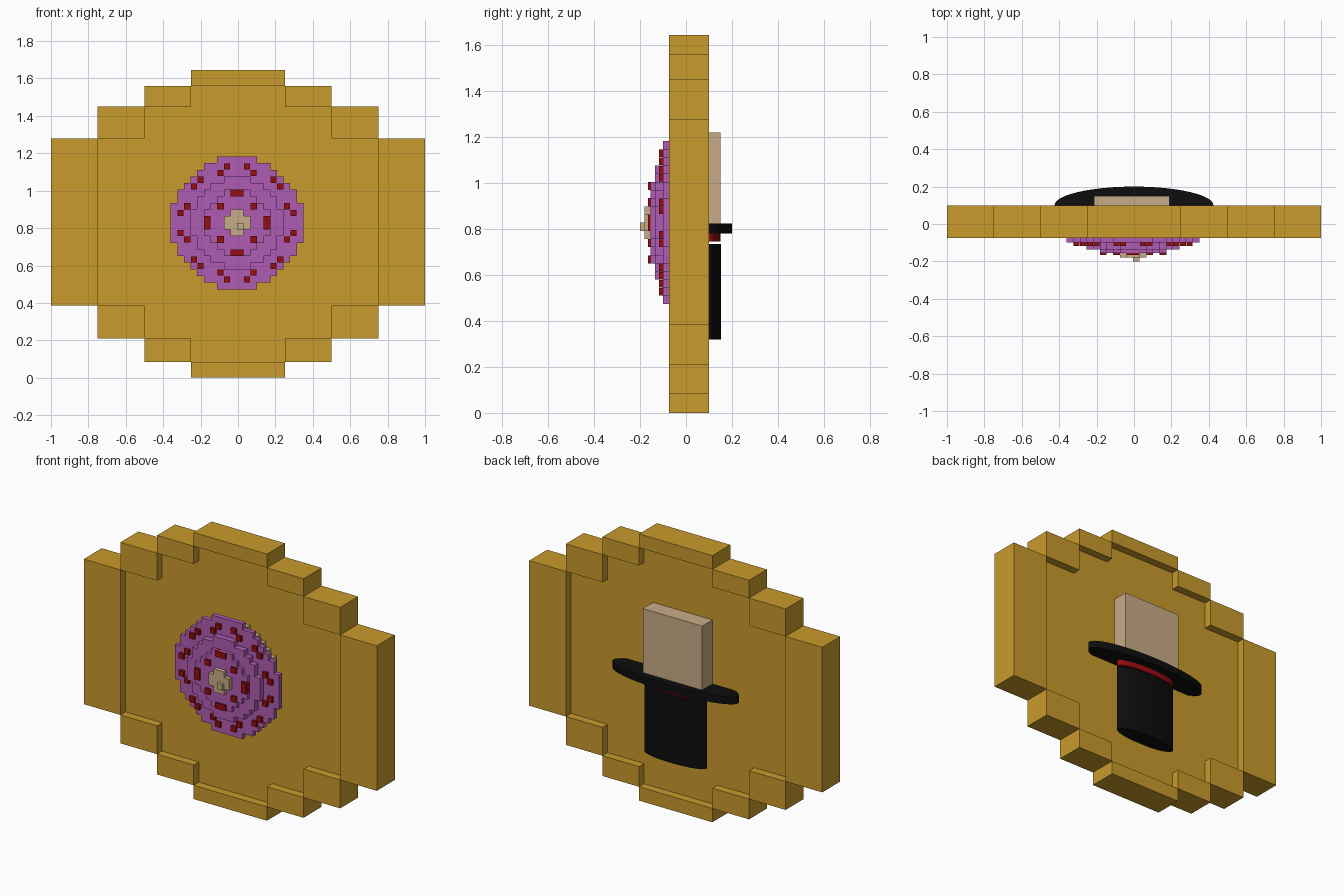
import bpy, bmesh, math

if "Cube" in bpy.data.objects:
    bpy.data.objects.remove(bpy.data.objects["Cube"], do_unlink=True)


def material(name, rgb):
    m = bpy.data.materials.new(name)
    m.use_nodes = True
    m.diffuse_color = (*rgb, 1)
    bsdf = next(n for n in m.node_tree.nodes if n.type == "BSDF_PRINCIPLED")
    bsdf.inputs["Base Color"].default_value = (*rgb, 1)
    bsdf.inputs["Roughness"].default_value = 0.8
    return m


GOLD = material("gold", (0.584, 0.328, 0.025))
PURPLE = material("purple", (0.434, 0.107, 0.445))
RED = material("dark red", (0.305, 0.004, 0.005))
TAN = material("tan", (0.578, 0.413, 0.242))
BLACK = material("black", (0.004, 0.004, 0.004))


def finish(name, bm, mat):
    bmesh.ops.recalc_face_normals(bm, faces=bm.faces)
    mesh = bpy.data.meshes.new(name)
    bm.to_mesh(mesh)
    bm.free()
    mesh.materials.append(mat)
    ob = bpy.data.objects.new(name, mesh)
    bpy.context.collection.objects.link(ob)
    return ob


def add_box(bm, x0, x1, y0, y1, z0, z1):
    geo = bmesh.ops.create_cube(bm, size=1)
    for v in geo["verts"]:
        v.co = ((x0 + x1) / 2 + v.co.x * (x1 - x0),
                (y0 + y1) / 2 + v.co.y * (y1 - y0),
                (z0 + z1) / 2 + v.co.z * (z1 - z0))


def boxes(name, mat, items):
    bm = bmesh.new()
    for item in items:
        add_box(bm, *item)
    return finish(name, bm, mat)


def stepped_prism(name, mat, rows, y0, y1, cx=0):
    """Extrude a stepped outline given as (bottom, top, half width) rows."""
    merged = []
    for low, high, half in rows:
        if merged and merged[-1][2] == half:
            merged[-1][1] = high
        else:
            merged.append([low, high, half])
    side = [(h, z) for low, high, h in merged for z in (low, high)]
    outline = side + [(-h, z) for h, z in reversed(side)]
    bm = bmesh.new()
    face = bm.faces.new([bm.verts.new((cx + x, y0, z)) for x, z in outline])
    ext = bmesh.ops.extrude_face_region(bm, geom=[face])
    moved = [v for v in ext["geom"] if isinstance(v, bmesh.types.BMVert)]
    bmesh.ops.translate(bm, verts=moved, vec=(0, y1 - y0, 0))
    return finish(name, bm, mat)


# Shield: recessed plate inside a raised rim of blocks
FRONT, BACK = -0.075, 0.1
X = [0, 0.25, 0.5, 0.75, 1.0]
LOW = [0, 0.085, 0.21, 0.385]
HIGH = [1.645, 1.56, 1.45, 1.28]
plate_rows = [(LOW[i], LOW[i + 1], X[i]) for i in (1, 2)]
plate_rows.append((LOW[3], HIGH[3], X[3]))
plate_rows += [(HIGH[i + 1], HIGH[i], X[i]) for i in (2, 1)]
stepped_prism("shield_plate", GOLD, plate_rows, -0.025, 0.05)

rim = [(-X[1], X[1], FRONT, BACK, LOW[0], LOW[1]),
       (-X[1], X[1], FRONT, BACK, HIGH[1], HIGH[0])]
for s in (-1, 1):
    rim.append((*sorted((s * X[3], s * X[4])), FRONT, BACK, LOW[3], HIGH[3]))
    for i in (1, 2):
        xs = sorted((s * X[i], s * X[i + 1]))
        rim.append((*xs, FRONT, BACK, LOW[i], LOW[i + 1]))
        rim.append((*xs, FRONT, BACK, HIGH[i + 1], HIGH[i]))
boxes("shield_rim", GOLD, rim)

# Rosette: stacked pixel discs
PX, CX, CZ = 0.0355, -0.005, 0.828


def pixel_disc(name, mat, radius, y0, y1):
    rows = []
    for k in range(-radius, radius):
        half = int(math.sqrt(radius ** 2 - (k + 0.5) ** 2) + 0.33)
        rows.append((CZ + k * PX, CZ + (k + 1) * PX, half * PX))
    stepped_prism(name, mat, rows, y0, y1, CX)


pixel_disc("rosette_backing", TAN, 9, -0.025, -0.07)
pixel_disc("rosette_outer", PURPLE, 10, -0.07, -0.1)
pixel_disc("rosette_middle", PURPLE, 7, -0.1, -0.135)
pixel_disc("rosette_inner", PURPLE, 5, -0.135, -0.155)
pixel_disc("rosette_center", TAN, 2, -0.155, -0.18)


def pixel(px, pz, y0, y1, w=1, h=1):
    x, z = CX + px * PX, CZ + pz * PX
    return (x - w * PX / 2, x + w * PX / 2, y0, y1, z - h * PX / 2, z + h * PX / 2)


boxes("rosette_tip", TAN, [pixel(0.5, -0.5, -0.2, -0.18)])

# Red studs, mirrored about both axes and the diagonal
outer, inner = [], []
for sx in (-1, 1):
    for sz in (-1, 1):
        for a, b in ((1.5, 8.5), (2.5, 7.5), (5.5, 6.5)):
            for p, q in ((a, b), (b, a)):
                outer.append(pixel(sx * p, sz * q, -0.117, -0.098, 0.92, 0.92))
        inner.append(pixel(sx * 2.5, sz * 2.5, -0.166, -0.15))
    inner.append(pixel(sx * 4.5, 0, -0.166, -0.13, 1, 2))
    inner.append(pixel(0, sx * 4.5, -0.166, -0.13, 2, 1))
boxes("outer_studs", RED, outer)
boxes("inner_studs", RED, inner)


# Hat hanging on the back
def oval(name, mat, rx, ry, z0, z1):
    bm = bmesh.new()
    bmesh.ops.create_cone(bm, cap_ends=True, segments=48, radius1=1, radius2=1, depth=1)
    for v in bm.verts:
        v.co = (v.co.x * rx, BACK + v.co.y * ry, z0 if v.co.z < 0 else z1)
    for f in bm.faces:
        f.smooth = len(f.verts) == 4
    ob = finish(name, bm, mat)
    for e in ob.data.edges:
        a, b = (ob.data.vertices[i].co.z for i in e.vertices)
        e.use_edge_sharp = abs(a - b) < 1e-5


oval("hat_brim", BLACK, 0.425, 0.1, 0.78, 0.825)
oval("hat_band", RED, 0.21, 0.05, 0.745, 0.78)
oval("hat_crown", BLACK, 0.21, 0.052, 0.32, 0.735)

# Block standing on the hat
boxes("tan_block", TAN, [(-0.215, 0.19, 0.05, 0.15, 0.825, 1.22)])
